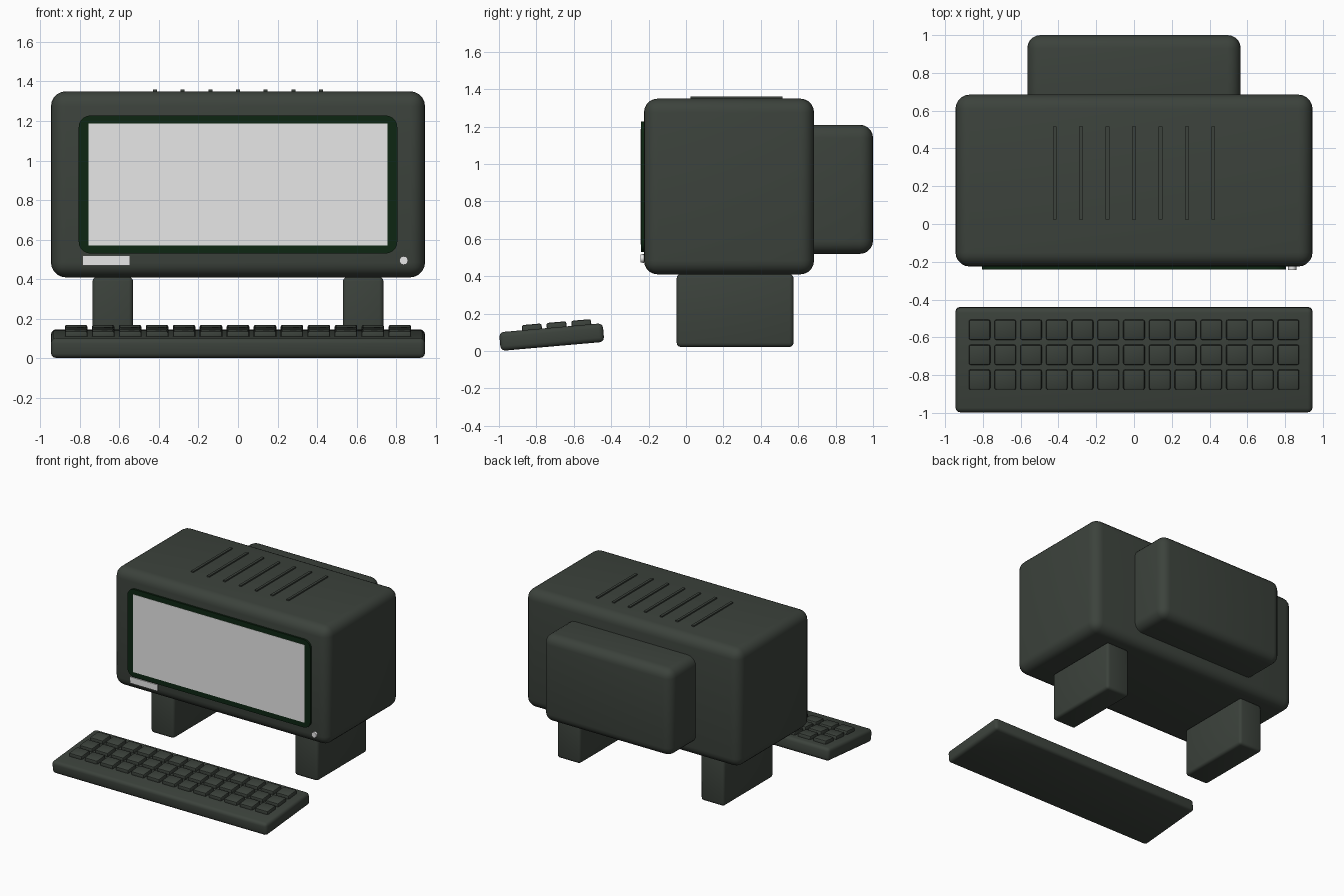
import bpy, bmesh, math
from mathutils import Matrix, Vector

if "Cube" in bpy.data.objects:
    bpy.data.objects.remove(bpy.data.objects["Cube"])


def material(name, rgb):
    m = bpy.data.materials.new(name)
    m.diffuse_color = (*rgb, 1.0)
    m.use_nodes = True
    m.node_tree.nodes["Principled BSDF"].inputs["Base Color"].default_value = m.diffuse_color
    return m


CASE = material("dark grey green plastic", (0.045, 0.055, 0.045))
BEZEL = material("deep green bezel", (0.004, 0.019, 0.006))
LIGHT = material("light grey", (0.8, 0.8, 0.8))


def finish(name, bm, mat):
    bmesh.ops.recalc_face_normals(bm, faces=bm.faces[:])
    me = bpy.data.meshes.new(name)
    bm.to_mesh(me)
    bm.free()
    me.materials.append(mat)
    me.polygons.foreach_set("use_smooth", [True] * len(me.polygons))
    me.set_sharp_from_angle(angle=math.radians(35))
    ob = bpy.data.objects.new(name, me)
    bpy.context.collection.objects.link(ob)
    return ob


def box(name, x, y, z, mat, bevel=0.0, segs=4, axis=None):
    """Box from (min, max) ranges; bevels all edges or only those along one axis."""
    bm = bmesh.new()
    bmesh.ops.create_cube(bm, size=1.0)
    for v in bm.verts:
        v.co = Vector([sum(r) / 2 + c * (r[1] - r[0]) for c, r in zip(v.co, (x, y, z))])
    if bevel:
        edges = [e for e in bm.edges if axis is None
                 or abs((e.verts[0].co - e.verts[1].co).normalized()[axis]) > 0.9]
        bmesh.ops.bevel(bm, geom=edges, offset=bevel, segments=segs,
                        profile=0.5, affect='EDGES', clamp_overlap=True)
    return finish(name, bm, mat)


# Monitor case and rear tube housing
box("monitor_case", (-0.945, 0.945), (-0.225, 0.685), (0.41, 1.35), CASE, 0.075, 5)
box("rear_housing", (-0.565, 0.565), (0.5, 1.0), (0.52, 1.21), CASE, 0.07, 5)

# Screen surround and screen
box("bezel", (-0.805, 0.805), (-0.24, -0.18), (0.53, 1.228), BEZEL, 0.06, 5, axis=1)
box("screen", (-0.755, 0.755), (-0.242, -0.236), (0.57, 1.188), LIGHT)

# Badge plate and power button
box("badge_plate", (-0.785, -0.545), (-0.233, -0.224), (0.47, 0.52), LIGHT)
bm = bmesh.new()
bmesh.ops.create_cone(bm, cap_ends=True, segments=12, radius1=0.022, radius2=0.022, depth=0.04,
                      matrix=Matrix.Translation((0.837, -0.223, 0.495))
                      @ Matrix.Rotation(math.pi / 2, 4, 'X'))
finish("power_button", bm, LIGHT)

# Raised vent ribs on top
for i in range(-3, 4):
    box(f"vent_rib_{i + 4}", (i * 0.14 - 0.01, i * 0.14 + 0.01), (0.025, 0.515),
        (1.33, 1.36), CASE)

# Legs
for side, s in (("left", -1), ("right", 1)):
    box(f"{side}_leg", tuple(sorted((s * 0.53, s * 0.735))), (-0.05, 0.575),
        (0.022, 0.412), CASE, 0.022, 3)

# Tilted keyboard with three rows of keys
tilt = Matrix.Translation((0, -0.718, 0.075)) @ Matrix.Rotation(math.radians(5), 4, 'X')
board = box("keyboard", (-0.945, 0.945), (-0.278, 0.278), (-0.05, 0.05), CASE, 0.025, 3)
board.matrix_world = tilt
for r, ky in enumerate((0.164, 0.031, -0.101)):
    for c in range(13):
        kx = (c - 6) * 0.1363
        key = box(f"key_{r + 1}_{c + 1}", (kx - 0.057, kx + 0.057), (ky - 0.053, ky + 0.053),
                  (0.03, 0.0775), CASE, 0.01, 2)
        key.matrix_world = tilt
